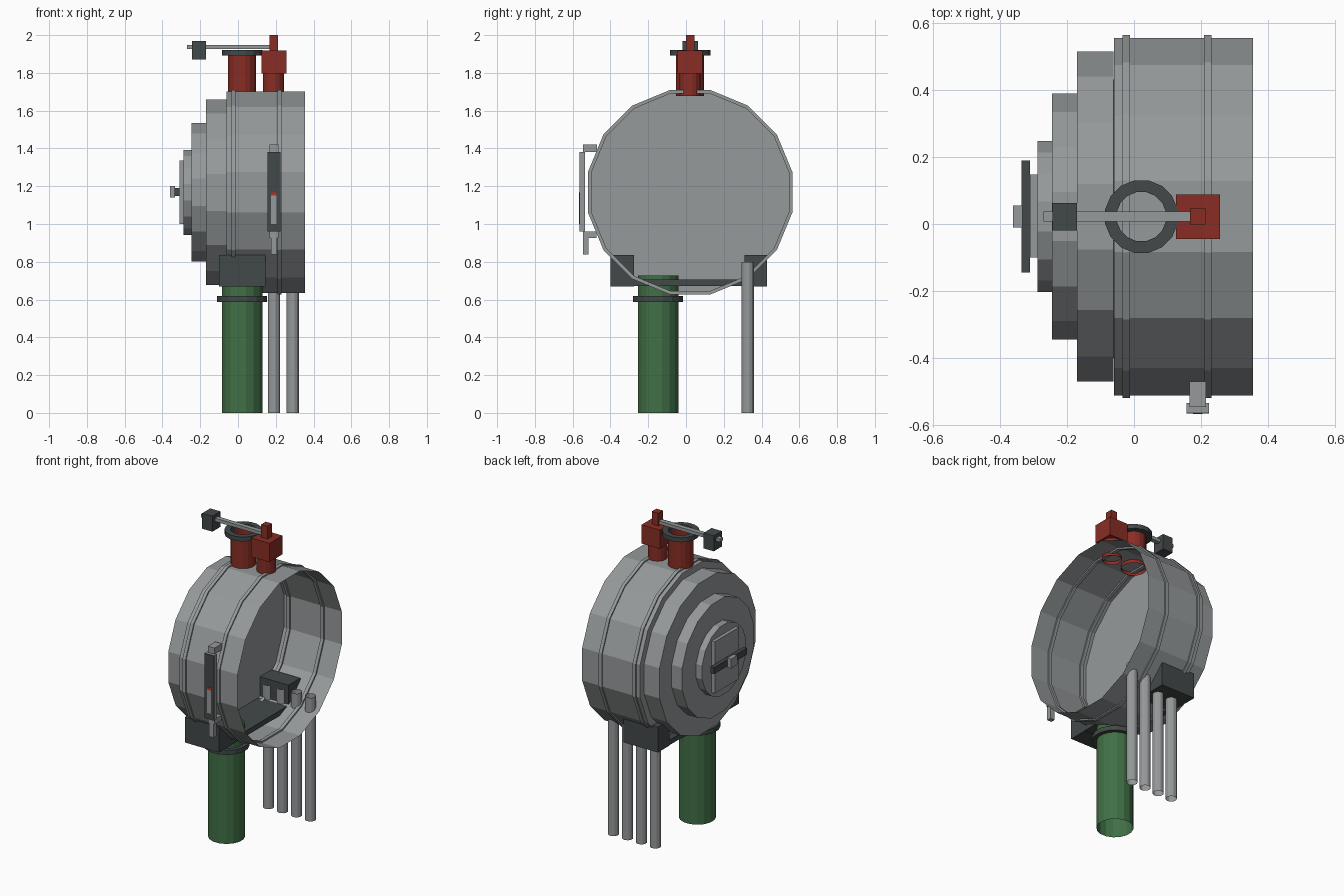
import bpy, bmesh
from math import cos, sin, pi
from mathutils import Vector

cube = bpy.data.objects.get("Cube")
if cube:
    bpy.data.objects.remove(cube, do_unlink=True)


def material(name, r, g, b):
    m = bpy.data.materials.new(name)
    m.use_nodes = True
    m.diffuse_color = (r, g, b, 1)
    bsdf = next(n for n in m.node_tree.nodes if n.type == 'BSDF_PRINCIPLED')
    bsdf.inputs["Base Color"].default_value = (r, g, b, 1)
    return m


STEEL = material("steel grey", 0.30, 0.32, 0.325)
DARK = material("dark iron", 0.055, 0.066, 0.066)
RED = material("oxide red", 0.25, 0.027, 0.018)
GREEN = material("pipe green", 0.052, 0.16, 0.06)
SIGNAL = material("indicator red", 0.5, 0.03, 0.015)


def finish(name, bm, mat):
    bmesh.ops.recalc_face_normals(bm, faces=bm.faces)
    mesh = bpy.data.meshes.new(name)
    bm.to_mesh(mesh)
    bm.free()
    mesh.materials.append(mat)
    obj = bpy.data.objects.new(name, mesh)
    bpy.context.collection.objects.link(obj)
    return obj


def box(name, x, y, z, mat):
    """Box from (min, max) ranges."""
    bm = bmesh.new()
    bmesh.ops.create_cube(bm, size=1)
    for v in bm.verts:
        v.co = Vector([(a + b) / 2 + c * (b - a) for c, (a, b) in zip(v.co, (x, y, z))])
    return finish(name, bm, mat)


def revolve(name, profile, mat, axis, centre, sides=16, cap=False, closed=False):
    """Revolve (apothem, position) points; flat sides face the main axes."""
    bm = bmesh.new()
    rings = []
    for r, t in profile:
        ring = []
        for i in range(sides):
            a = 2 * pi * (i + 0.5) / sides
            rr = r / cos(pi / sides)
            u, w = centre[0] + rr * cos(a), centre[1] + rr * sin(a)
            ring.append(bm.verts.new((t, u, w) if axis == 'x' else (u, w, t)))
        rings.append(ring)
    pairs = list(zip(rings, rings[1:]))
    if closed:
        pairs.append((rings[-1], rings[0]))
    for p, q in pairs:
        for i in range(sides):
            j = (i + 1) % sides
            bm.faces.new((p[i], p[j], q[j], q[i]))
    if cap:
        bm.faces.new(rings[0])
    return finish(name, bm, mat)


def collar(name, inner, outer, a, b, mat, axis, centre):
    return revolve(name, [(inner, a), (outer, a), (outer, b), (inner, b)],
                   mat, axis, centre, closed=True)


# Drum, open on its left end, with stepped end on the right
AXIS = (0.022, 1.168)
revolve("drum_shell", [(0.533, -0.06), (0.533, 0.355)], STEEL, 'x', AXIS, cap=True)
steps = [(0.492, -0.17, -0.0605), (0.367, -0.245, -0.17), (0.225, -0.288, -0.245)]
for i, (r, a, b) in enumerate(steps):
    revolve(f"end_step_{i + 1}", [(r, a), (r, b)], STEEL, 'x', AXIS, cap=True)
for i, x in enumerate((-0.023, 0.22)):
    collar(f"drum_band_{i + 1}", 0.523, 0.541, x - 0.011, x + 0.011, STEEL, 'x', AXIS)

# Door with latch bar and knob
box("door_plate", (-0.31, -0.286), (-0.1, 0.148), (1.0, 1.335), STEEL)
box("latch_bar", (-0.335, -0.31), (-0.145, 0.19), (1.148, 1.19), DARK)
box("latch_knob", (-0.36, -0.333), (-0.01, 0.055), (1.14, 1.2), STEEL)

# Cradle inside and around the drum bottom
CX = (-0.1, 0.145)
box("cradle_front_block", CX, (-0.4, -0.275), (0.67, 0.835), DARK)
box("cradle_back_block", CX, (0.31, 0.43), (0.67, 0.835), DARK)
box("cradle_plate", CX, (-0.275, 0.31), (0.672, 0.705), DARK)

# Lower pipes
MAIN = (0.022, -0.148)
revolve("main_pipe", [(0.107, 0), (0.107, 0.728)], GREEN, 'z', MAIN)
collar("main_pipe_flange", 0.1, 0.132, 0.588, 0.618, DARK, 'z', MAIN)
for i in range(4):
    revolve(f"thin_pipe_{i + 1}", [(0.032, 0), (0.032, 0.8)], STEEL, 'z',
            (-0.01 + 0.1 * i, 0.327), sides=12)

# Top outlet with flange, and valve
OUTLET = (0.022, 0.022)
revolve("outlet_pipe", [(0.074, 1.678), (0.074, 1.92)], RED, 'z', OUTLET)
collar("outlet_flange", 0.073, 0.108, 1.893, 1.922, DARK, 'z', OUTLET)
revolve("valve_pipe", [(0.056, 1.678), (0.056, 1.8)], RED, 'z', (0.188, 0.022))
box("valve_body", (0.125, 0.257), (-0.045, 0.088), (1.797, 1.918), RED)
box("valve_stem", (0.167, 0.213), (-0.001, 0.046), (1.918, 2.0), RED)
box("lever_arm", (-0.27, 0.17), (0.008, 0.038), (1.926, 1.947), STEEL)
box("lever_weight", (-0.243, -0.17), (-0.019, 0.063), (1.87, 1.97), DARK)

# Level gauge on the front
box("gauge_body", (0.156, 0.224), (-0.562, -0.534), (0.96, 1.38), STEEL)
box("gauge_face", (0.156, 0.224), (-0.565, -0.562), (0.96, 1.38), DARK)
box("gauge_glass", (0.176, 0.204), (-0.567, -0.565), (1.0, 1.15), STEEL)
box("gauge_mark", (0.176, 0.204), (-0.567, -0.565), (1.15, 1.168), SIGNAL)
box("gauge_top_bracket", (0.166, 0.214), (-0.545, -0.47), (1.38, 1.42), STEEL)
box("gauge_bottom_bracket", (0.166, 0.214), (-0.545, -0.475), (0.925, 0.96), STEEL)
box("gauge_drain", (0.175, 0.207), (-0.545, -0.516), (0.838, 0.925), STEEL)
